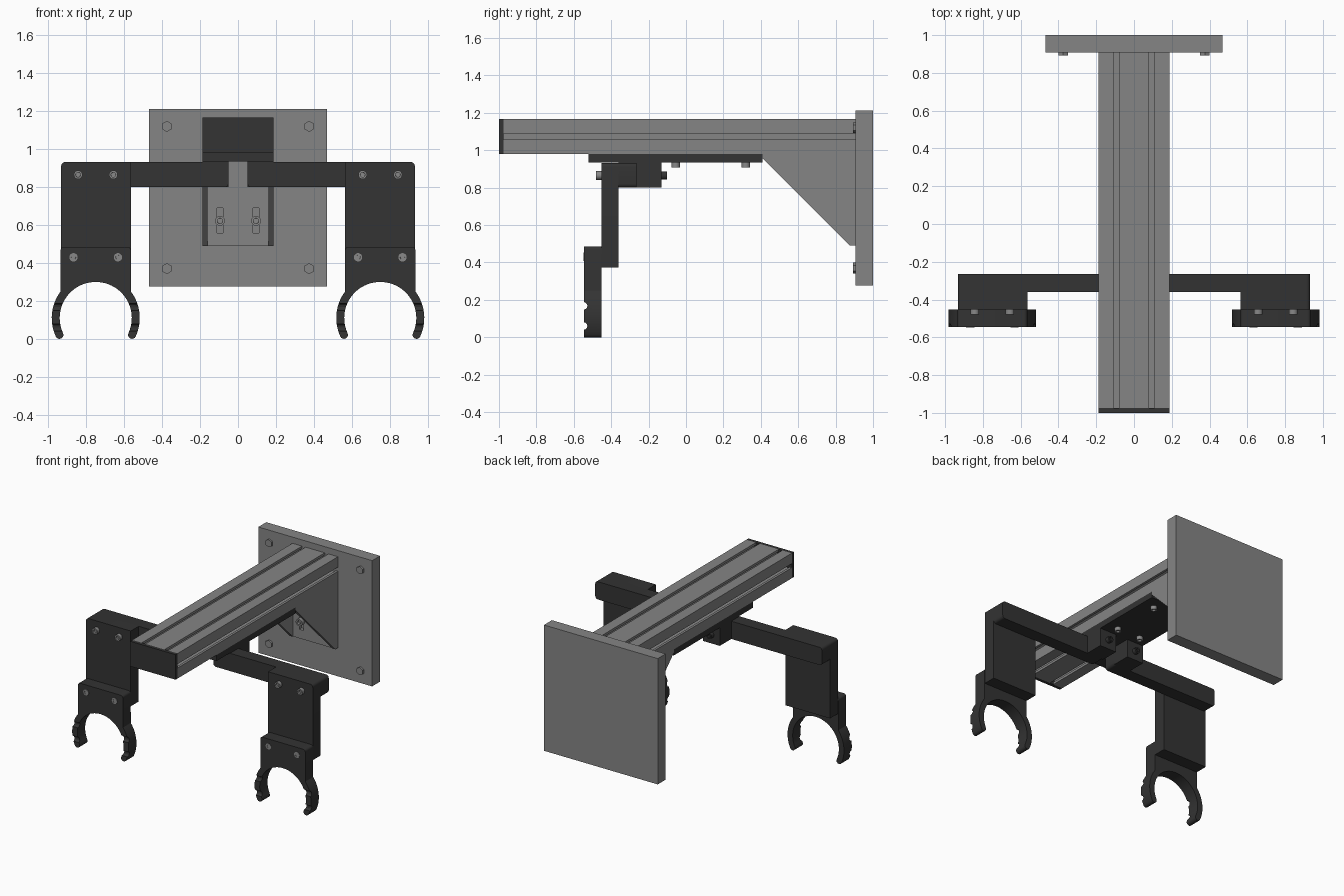
import bpy, bmesh, math
from mathutils import Vector

if "Cube" in bpy.data.objects:
    bpy.data.objects.remove(bpy.data.objects["Cube"])


def material(name, v):
    m = bpy.data.materials.new(name)
    m.diffuse_color = (v, v, v, 1)
    m.use_nodes = True
    m.node_tree.nodes["Principled BSDF"].inputs["Base Color"].default_value = m.diffuse_color
    return m


GREY = material("aluminium_grey", 0.235)
DARK = material("dark_plastic", 0.033)
STEEL = material("screw_steel", 0.25)


def finish(name, bm, mat, smooth=False):
    bmesh.ops.recalc_face_normals(bm, faces=bm.faces)
    me = bpy.data.meshes.new(name)
    bm.to_mesh(me)
    bm.free()
    ob = bpy.data.objects.new(name, me)
    bpy.context.collection.objects.link(ob)
    if mat:
        me.materials.append(mat)
    if smooth:
        bpy.ops.object.select_all(action='DESELECT')
        ob.select_set(True)
        bpy.context.view_layer.objects.active = ob
        bpy.ops.object.shade_smooth_by_angle(angle=math.radians(30))
    return ob


def prism(name, pts, lo, hi, mat, axis='y', smooth=False):
    """Extrude a closed profile: (x, z) along y, or (y, z) along x."""
    bm = bmesh.new()
    place = (lambda p: (p[0], lo, p[1])) if axis == 'y' else (lambda p: (lo, p[0], p[1]))
    face = bm.faces.new([bm.verts.new(place(p)) for p in pts])
    out = bmesh.ops.extrude_face_region(bm, geom=[face])
    step = (0, hi - lo, 0) if axis == 'y' else (hi - lo, 0, 0)
    bmesh.ops.translate(bm, vec=step,
                        verts=[g for g in out['geom'] if isinstance(g, bmesh.types.BMVert)])
    return finish(name, bm, mat, smooth)


def box(name, x0, x1, y0, y1, z0, z1, mat):
    return prism(name, [(x0, z0), (x1, z0), (x1, z1), (x0, z1)], y0, y1, mat)


def arc(cx, cz, r, a0, a1, n):
    return [(cx + r * math.cos(math.radians(a0 + (a1 - a0) * i / n)),
             cz + r * math.sin(math.radians(a0 + (a1 - a0) * i / n))) for i in range(n + 1)]


def screw(name, pos, direction, r, h, mat=STEEL, sides=20, socket=True):
    bm = bmesh.new()
    bmesh.ops.create_cone(bm, cap_ends=True, segments=sides, radius1=r, radius2=r, depth=h)
    bmesh.ops.translate(bm, verts=bm.verts, vec=(0, 0, h / 2))
    if socket:
        cap = max(bm.faces, key=lambda f: f.calc_center_median().z)
        bmesh.ops.inset_region(bm, faces=[cap], thickness=r * 0.45)
        bmesh.ops.inset_region(bm, faces=[cap], thickness=r * 0.02, depth=-h * 0.5)
    ob = finish(name, bm, mat, socket)
    ob.location = pos
    ob.rotation_euler = Vector(direction).to_track_quat('Z', 'Y').to_euler()
    return ob


def cut(ob, cutters):
    bpy.context.view_layer.objects.active = ob
    for c in cutters:
        m = ob.modifiers.new("cut", 'BOOLEAN')
        m.operation, m.solver, m.object = 'DIFFERENCE', 'EXACT', c
        bpy.ops.object.modifier_apply(modifier=m.name)
        bpy.data.objects.remove(c)


# Wall plate with hex bolts
box("wall_plate", -0.468, 0.468, 0.907, 1.0, 0.277, 1.212, GREY)
for x in (-0.375, 0.375):
    for z in (0.37, 1.12):
        screw("wall_bolt", (x, 0.907, z), (0, -1, 0), 0.029, 0.014, GREY, 6, False)

# Slotted beam: each run is an edge start, its direction, length and slot positions
W, Z0, Z1 = 0.187, 0.98, 1.166
profile = []
for start, d, length, slots in (((-W, Z0), (1, 0), 2 * W, (0.0935, 0.2805)),
                                ((W, Z0), (0, 1), Z1 - Z0, (0.093,)),
                                ((W, Z1), (-1, 0), 2 * W, (0.0935, 0.2805)),
                                ((-W, Z1), (0, -1), Z1 - Z0, (0.093,))):
    run = [(0, 0)]
    for s in slots:
        run += [(s - 0.015, 0), (s - 0.015, 0.018), (s - 0.03, 0.018), (s - 0.02, 0.048),
                (s + 0.02, 0.048), (s + 0.03, 0.018), (s + 0.015, 0.018), (s + 0.015, 0)]
    # inward normal is the direction turned left
    profile += [(start[0] + d[0] * a - d[1] * b, start[1] + d[1] * a + d[0] * b) for a, b in run]
prism("slotted_beam", profile, -0.975, 0.907, GREY)
box("beam_end_cap", -W, W, -1.0, -0.975, Z0, Z1, DARK)

# Corner bracket: two triangular cheeks, a back plate and a top plate
cheek = [(0.41, 0.98), (0.41, 0.955), (0.875, 0.49), (0.907, 0.49), (0.907, 0.98)]
for x in (-W, W - 0.025):
    prism("bracket_cheek", cheek, x, x + 0.025, GREY, 'x')
box("bracket_top", -W + 0.025, W - 0.025, 0.41, 0.907, 0.955, 0.98, GREY)
back = box("bracket_back", -W + 0.025, W - 0.025, 0.88, 0.907, 0.49, 0.955, GREY)
cut(back, [box("slot_cutter", x - 0.017, x + 0.017, 0.86, 0.92, 0.557, 0.69, None)
           for x in (-0.095, 0.095)])
for x in (-0.095, 0.095):
    screw("bracket_back_bolt", (x, 0.885, 0.622), (0, -1, 0), 0.026, 0.035)
    screw("bracket_top_bolt", (x, 0.68, 0.955), (0, 0, -1), 0.026, 0.03)

# Mounting plate under the beam
box("mount_plate", -W, W, -0.52, 0.41, 0.935, 0.98, DARK)
for x in (-0.095, 0.095):
    for y in (-0.055, 0.32):
        screw("mount_bolt", (x, y, 0.935), (0, 0, -1), 0.022, 0.027)

# Cross arm, hanger and pipe clip on both sides
CX, CZ, RO, RI = 0.75, 0.11, 0.232, 0.19
RM, RT = (RO + RI) / 2, (RO - RI) / 2
for s in (-1, 1):
    def mir(pts):
        return [(s * x, z) for x, z in pts]

    arm = ([(0.05, 0.935)] + arc(0.07, 0.82, 0.02, 180, 270, 4)
           + arc(0.912, 0.82, 0.02, 270, 360, 4) + arc(0.912, 0.912, 0.02, 0, 90, 4)
           + [(0.187, 0.932), (0.187, 0.935)])
    prism("cross_arm", mir(arm), -0.36, -0.265, DARK, smooth=True)
    lug = [(0.05, 0.935), (0.05, 0.80), (0.187, 0.80), (0.187, 0.935)]
    prism("arm_lug", mir(lug), -0.265, -0.13, DARK)
    screw("lug_bolt", (s * 0.118, -0.13, 0.865), (0, 1, 0), 0.022, 0.028, DARK)

    hanger = ([(0.565, 0.372), (0.932, 0.372)] + arc(0.912, 0.912, 0.02, 0, 90, 4)
              + [(0.565, 0.932)])
    prism("hanger", mir(hanger), -0.453, -0.36, DARK, smooth=True)

    # Open ring with rounded tips below a rounded mounting tab
    a = math.radians(25)
    tx, tz = RM * math.cos(a), CZ - RM * math.sin(a)
    clip = (arc(CX - 0.168, 0.468, 0.017, 180, 90, 4) + arc(CX + 0.168, 0.468, 0.017, 90, 0, 4)
            + arc(CX, CZ, RO, 37, -25, 14) + arc(CX + tx, tz, RT, -25, -205, 8)[1:-1]
            + arc(CX, CZ, RI, -25, 205, 44)
            + arc(CX - tx, tz, RT, 25, -155, 8)[1:-1] + arc(CX, CZ, RO, 205, 143, 14))
    ring = prism("pipe_clip", mir(clip), -0.545, -0.453, DARK)
    # Strap grooves across the front of both fingers
    cut(ring, [prism("groove_cutter", arc(-0.547, z, 0.02, 0, 330, 11),
                     s * CX - 0.3, s * CX + 0.3, None, 'x') for z in (0.06, 0.168)])
    ring.select_set(True)
    bpy.context.view_layer.objects.active = ring
    bpy.ops.object.shade_smooth_by_angle(angle=math.radians(30))

    for dx in (-1, 1):
        screw("hanger_screw", (s * CX + dx * 0.093, -0.453, 0.865), (0, -1, 0), 0.023, 0.027)
        screw("clip_screw", (s * CX + dx * 0.117, -0.543, 0.43), (0, -1, 0), 0.022, 0.005)
